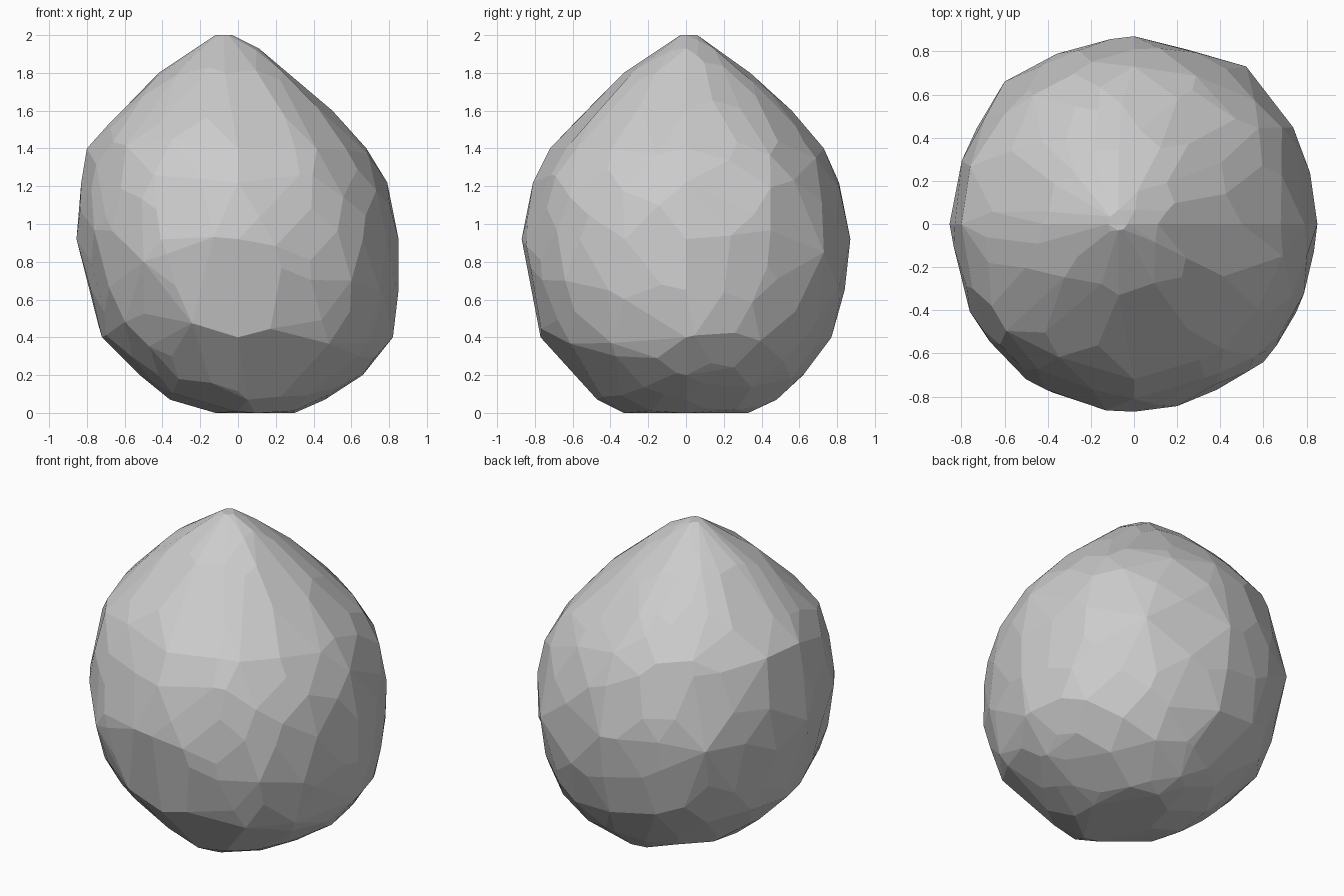
import bpy, bmesh, math, random

cube = bpy.data.objects.get("Cube")
if cube:
    bpy.data.objects.remove(cube, do_unlink=True)

random.seed(7)

# Boulder profile: height, reach to -x, +x, -y, +y
PROFILE = [
    (0.0, 0.12, 0.30, 0.33, 0.33),
    (0.07, 0.36, 0.46, 0.47, 0.48),
    (0.2, 0.52, 0.66, 0.58, 0.62),
    (0.4, 0.72, 0.82, 0.77, 0.77),
    (0.65, 0.79, 0.85, 0.83, 0.84),
    (0.92, 0.855, 0.85, 0.87, 0.87),
    (1.22, 0.83, 0.79, 0.81, 0.81),
    (1.4, 0.8, 0.68, 0.72, 0.73),
    (1.6, 0.62, 0.5, 0.54, 0.56),
    (1.8, 0.42, 0.28, 0.33, 0.34),
    (1.93, 0.22, 0.11, 0.14, 0.16),
    (2.0, 0.12, -0.03, 0.03, 0.06),
]


def reach(z):
    """Interpolate the four reaches at a height."""
    for low, high in zip(PROFILE, PROFILE[1:]):
        if z <= high[0]:
            t = (z - low[0]) / (high[0] - low[0])
            return [a + (b - a) * t for a, b in zip(low[1:], high[1:])]
    return PROFILE[-1][1:]


def surface_point(angle, z, scale=1.0):
    """Point on the slightly squared outline at a height."""
    left, right, front, back = reach(z)
    mid = (right - left) / 2 if z > 1.4 or z < 0.4 else 0.0
    c, s = math.cos(angle), math.sin(angle)
    rx = right - mid if c > 0 else left + mid
    ry = back if s > 0 else front
    k = scale / (abs(c) ** 2.12 + abs(s) ** 2.12) ** (1 / 2.12)
    return (mid + rx * c * k, ry * s * k, z)


# Scattered points over the surface, roughened for irregular facets
points = []
count = 290
for i in range(count):
    z = 2 * (i + 0.5) / count + random.uniform(-0.05, 0.05)
    angle = i * math.pi * (3 - math.sqrt(5)) + random.uniform(-0.1, 0.1)
    z = min(max(z, 0.0), 2.0)
    points.append(surface_point(angle, z, random.uniform(0.98, 1.005)))

# Outline points on the four sides, and the fuller corners
for row in PROFILE:
    for q in range(4):
        points.append(surface_point(q * math.pi / 2, row[0]))
points += [(-0.5, -0.72, 0.8), (0.6, -0.64, 0.7),
           (0.52, 0.73, 0.85), (-0.6, 0.66, 0.9)]

# Stretch a faceted skin over the points
bm = bmesh.new()
for p in points:
    bm.verts.new(p)
hull = bmesh.ops.convex_hull(bm, input=bm.verts[:])
bmesh.ops.delete(bm, geom=[v for v in bm.verts if not v.link_faces],
                 context='VERTS')
bmesh.ops.dissolve_limit(bm, angle_limit=math.radians(6),
                         verts=bm.verts[:], edges=bm.edges[:])
bmesh.ops.recalc_face_normals(bm, faces=bm.faces[:])

mesh = bpy.data.meshes.new("boulder")
bm.to_mesh(mesh)
bm.free()
boulder = bpy.data.objects.new("boulder", mesh)
bpy.context.collection.objects.link(boulder)

# Plain grey stone
stone = bpy.data.materials.new("grey stone")
stone.use_nodes = True
colour = (0.6, 0.6, 0.6, 1.0)
stone.diffuse_color = colour
stone.node_tree.nodes["Principled BSDF"].inputs["Base Color"].default_value = colour
mesh.materials.append(stone)
